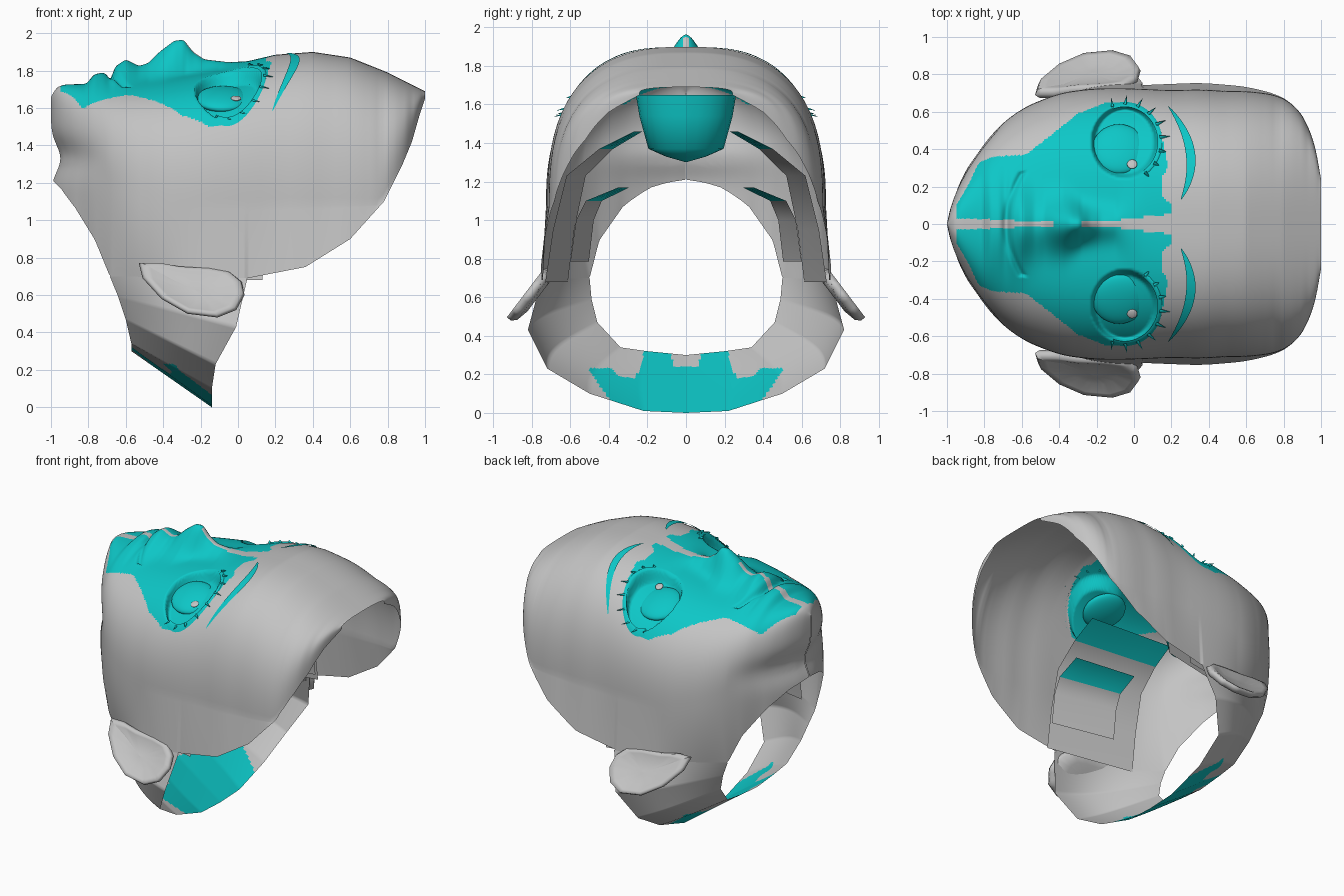
import bpy, math
from mathutils import Vector

if "Cube" in bpy.data.objects:
    bpy.data.objects.remove(bpy.data.objects["Cube"])


def material(name, rgb):
    m = bpy.data.materials.new(name)
    m.use_nodes = True
    m.diffuse_color = (*rgb, 1)
    m.node_tree.nodes["Principled BSDF"].inputs["Base Color"].default_value = (*rgb, 1)
    return m


GREY = material("light grey", (0.55, 0.55, 0.55))
CYAN = material("cyan", (0.004, 0.57, 0.57))


def lerp(table, x):
    if x <= table[0][0]:
        return table[0][1]
    for (a, p), (b, q) in zip(table, table[1:]):
        if x <= b:
            return p + (q - p) * (x - a) / (b - a)
    return table[-1][1]


def soft(table, x, r=0.07):
    """Table lookup with its corners rounded off."""
    r = min(r, .4 * (1 - abs(x)))
    return sum(lerp(table, x + r * k / 4) for k in range(-4, 5)) / 9


def add_mesh(name, verts, faces, mats, rule=None):
    me = bpy.data.meshes.new(name)
    me.from_pydata(verts, [], faces)
    for m in mats:
        me.materials.append(m)
    for p in me.polygons:
        p.use_smooth = True
        if rule:
            p.material_index = int(rule(p.center))
    ob = bpy.data.objects.new(name, me)
    bpy.context.scene.collection.objects.link(ob)
    return ob


def grid(name, rows, mats, rule=None):
    n = len(rows[0])
    faces = [(i * n + j, i * n + j + 1, (i + 1) * n + j + 1, (i + 1) * n + j)
             for i in range(len(rows) - 1) for j in range(n - 1)]
    return add_mesh(name, [v for r in rows for v in r], faces, mats, rule)


# Head profiles along x: centre line, skull under the features, width, shoulder, lower edge
PROFILE = [(-1, 1.66), (-.97, 1.71), (-.93, 1.725), (-.81, 1.73), (-.77, 1.78), (-.72, 1.79),
           (-.685, 1.77), (-.66, 1.82), (-.6, 1.86), (-.53, 1.825), (-.48, 1.84), (-.42, 1.9),
           (-.34, 1.96), (-.29, 1.965), (-.24, 1.9), (-.18, 1.86), (-.05, 1.845), (.05, 1.85),
           (.2, 1.885), (.4, 1.9), (.6, 1.87), (.8, 1.79), (1, 1.69)]
SKULL = [(-1, 1.66), (-.95, 1.71), (-.8, 1.72), (-.6, 1.73), (-.3, 1.77), (-.1, 1.8),
         (.05, 1.84), (.2, 1.885), (.4, 1.905), (.6, 1.87), (.8, 1.795), (1, 1.69)]
WIDTH = [(-1, .003), (-.985, .08), (-.97, .13), (-.93, .23), (-.85, .37), (-.75, .5), (-.6, .62),
         (-.4, .7), (-.2, .73), (.1, .745), (.36, .755), (.6, .735), (.78, .69), (.87, .63),
         (.93, .53), (.97, .41), (1, .24)]
TAPER = [(-.3, 1), (-.05, .985), (.2, .955), (.5, .955), (.8, 1)]
SHOULDER = [(-1, 1.42), (-.8, 1.3), (-.6, 1.14), (-.4, 1.08)]
EDGE = [(-1, 1.21), (-.95, 1.17), (-.87, 1.066), (-.765, .895), (-.685, .7), (.05, .69),
        (.36, .75), (.6, .9), (.78, 1.1), (.88, 1.3), (.93, 1.42), (.97, 1.56), (1, 1.65)]
HOLE = [(-1, .003), (-.97, .15), (-.93, .24), (-.87, .33), (-.765, .45), (-.685, .5)]
RIDGE = [(-.95, .3), (-.65, .2), (-.48, .13), (-.38, .12), (-.28, .08), (-.1, .08), (.05, .2), (.2, .4)]
POWER = 2.6


def band_top(t):
    return -.685 + .735 * t, .5 + .25 * t + .08 * math.sin(math.pi * t), .7 - .01 * t


def section(x):
    """Top height, arch half width, shoulder height, lower half width, lower height."""
    zend, w = lerp(EDGE, x), soft(WIDTH, x)
    yend = w
    if x < .05:
        yend = band_top((x + .685) / .735)[1] if x > -.685 else min(w, lerp(HOLE, x))
    return soft(SKULL, x), w * soft(TAPER, x), max(soft(SHOULDER, x), zend + .01), yend, zend


def features(x, y):
    """Nose, lips and eye sockets as a height offset."""
    y = abs(y)
    lift = soft(PROFILE, x, .012) - soft(SKULL, x)
    dz = lift * math.exp(-(y / lerp(RIDGE, x)) ** 2)
    if y < .28:
        dz -= .022 * math.exp(-((x + .68 - 1.1 * y * y) / .016) ** 2)
    d = ((x + .05) / .18) ** 2 + ((y - .44) / .195) ** 2
    if d < 1:
        dz -= .085 * min(1, (1 - d) * 4)
    return dz


def surface(x, y, detail=True):
    zt, w, zs, _, _ = section(x)
    k = max(0, 1 - min(1, abs(y) / w) ** POWER)
    return zs + (zt - zs) * k ** (1 / POWER) + (features(x, y) if detail else 0)


# Painted area of the face
INNER = [(-.95, .03), (-.7, .022), (-.35, .003), (-.1, .02), (.2, .055)]
OUTER = [(-.95, .1), (-.88, .22), (-.83, .33), (-.75, .36), (-.58, .37), (-.45, .47), (-.3, .59),
         (-.15, .65), (0, .64), (.1, .56), (.15, .46), (.18, .32), (.2, .3)]
UPPER = [(.05, .2), (.1, .2), (.15, .15), (.25, .15), (.3, .18)]


def face_paint(c):
    y = abs(c.y)
    return (c.z > (1.6 if c.x < -.6 else 1.4) and -.95 < c.x < lerp(UPPER, y)
            and lerp(INNER, c.x) < y < lerp(OUTER, c.x))


# Head shell: arches from the chin to the open hairline
ARC, SIDE = 90, 14
rows = []
stations = sorted({-1 + i / 100 for i in range(201)} | {-.995, -.985, .985, .995})
for x in stations:
    zt, w, zs, yend, zend = section(x)
    half = []
    for j in range(ARC + 1):
        a = math.pi / 2 * (j / ARC) ** 1.2
        y = w * math.sin(a) ** (2 / POWER)
        z = zs + (zt - zs) * max(0, math.cos(a)) ** (2 / POWER)
        half.append((y, z))
    for j in range(1, SIDE + 1):
        t = j / SIDE
        half.append((w + (yend - w) * (t if yend > w else t * t), zs + (zend - zs) * t))
    row = []
    for s, part in ((-1, half[:0:-1]), (1, half)):
        for y, z in part:
            dent = .05 * math.exp(-((z - 1.33) / .1) ** 2) * max(0, 1 - (x + 1) / .3)
            up = features(x, y) if z > 1.3 else 0
            row.append((x + dent, s * y, z + up))
    rows.append(row)
grid("head_shell", rows, [GREY, CYAN], face_paint)

# Nape band below the neck opening
NECK = [(-.64, .49, .59), (-.6, .46, .47), (-.57, .34, .34), (-.57, .2, .32), (-.57, 0, .3)]
BACK = [(-.01, .82, .43), (-.12, .72, .23), (-.14, .5, .1), (-.14, .22, .01), (-.14, 0, 0)]
rows = []
for i in range(61):
    t = i / 60
    keys = [Vector(band_top(t))]
    for a, b in zip(NECK, BACK):
        p = Vector(a).lerp(Vector(b), t)
        p.y *= 1 + .12 * math.sin(math.pi * t)
        keys.append(p)
    half = [keys[k].lerp(keys[k + 1], j / 16) for k in range(5) for j in range(16)] + [keys[-1]]
    rows.append(half + [Vector((p.x, -p.y, p.z)) for p in half[-2::-1]])

NAPE = [(.07, .24), (.075, .33), (.215, .33), (.24, .22), (.27, .18), (.35, .19), (.39, .235), (.5, .23)]


def nape_paint(c):
    y = abs(c.y)
    return y < min(.5, .35 + .69 * c.z) and c.z < lerp(NAPE, y)


grid("nape_band", rows, [GREY, CYAN], nape_paint)


def ball(name, loc, scale, tilt, mat):
    bpy.ops.mesh.primitive_uv_sphere_add(segments=32, ring_count=16, location=loc, rotation=(tilt, 0, 0))
    ob = bpy.context.object
    ob.name = name
    ob.scale = scale
    ob.data.materials.append(mat)
    ob.data.shade_smooth()


EAR = [(-.53, .77), (-.51, .69), (-.41, .58), (-.27, .5), (-.11, .48), (-.01, .52), (.035, .6),
       (.02, .67), (-.04, .72), (-.15, .74), (-.32, .75), (-.43, .77)]

for s, side in ((1, "left"), (-1, "right")):
    # Eye and highlight
    ball(side + "_eye", (-.08, s * .4, surface(-.08, .4) - .01), (.145, .145, .045), -s * .42, CYAN)
    gy = s * .4 - .08
    ball(side + "_eye_glint", (-.01, gy, surface(-.08, .4) + .03 - .45 * (abs(gy) - .4)),
         (.027, .027, .008), -s * .45, GREY)

    # Upper lid rim and lashes
    rim, lashes, spikes = [], [], []
    for i in range(25):
        a = math.radians(-55 + 165 * i / 24)
        ring = []
        for r, h in ((.98, 0), (1.05, .012), (1.12, 0)):
            x, y = -.05 + .18 * r * math.cos(a), .44 + .19 * r * math.sin(a)
            ring.append((x, s * y, surface(x, y, False) + h))
        rim.append(ring)
        if i % 3 == 0:
            o = Vector((math.cos(a) + .2, s * math.sin(a), -.1))
            across = Vector((-o.y, o.x, 0)) * .009
            b = Vector(ring[1])
            k = len(lashes)
            lashes += [b + across, b - across, b + Vector((0, 0, .012)), b + o * .05]
            spikes += [(k, k + 1, k + 3), (k + 1, k + 2, k + 3), (k + 2, k, k + 3)]
    grid(side + "_lid_rim", rim, [CYAN])
    add_mesh(side + "_lashes", lashes, spikes, [CYAN])

    # Brow
    brow = []
    for i in range(25):
        t = i / 24
        y = .13 + .5 * t
        x = .305 - 1.35 * (y - .33) ** 2
        h = .024 * math.sin(math.pi * t) ** .7 + .001
        brow.append([(x + k * h, s * y, surface(x + k * h, y) + .01) for k in (-1, 0, 1)])
    grid(side + "_brow", brow, [CYAN])

    # Ear: tilted slab with a hollow outer face
    ear, n = [], 48
    for scale, off in ((0, -.04), (.55, -.04), (.92, -.025), (1, 0), (.95, .024), (.8, .02), (.5, 0), (0, .005)):
        ring = []
        for i in range(n + 1):
            f = (i % n) / n * len(EAR)
            k, u = int(f), f - int(f)
            (ax, az), (bx, bz) = EAR[k], EAR[(k + 1) % len(EAR)]
            x = -.22 + scale * (ax + (bx - ax) * u + .22)
            z = .62 + scale * (az + (bz - az) * u - .62)
            ring.append((x, s * (.69 + (.77 - z) * .76 + off), z + off * .4))
        ear.append(ring)
    grid(side + "_ear", ear, [GREY])

    # Inner lining flaps, narrowing toward the chin
    for name, x0, x1, path in (
            ("outer", -.5, .13, [(.27, 1.46), (.45, 1.37), (.62, 1.23), (.69, .95), (.73, .68)]),
            ("inner", -.25, .2, [(.35, 1.17), (.52, 1.1), (.57, 1.0), (.6, .785)])):
        top = path[1][1] - .03
        strip = [[(x0 + (x1 - x0) * i / 4, s * y * (.84 + .04 * i), z) for i in range(5)] for y, z in path]
        grid(side + "_" + name + "_flap", strip, [GREY, CYAN], lambda c: c.z > top)

# Mouth pocket inside the face
pocket = []
for r, z in ((1, 1.65), (.93, 1.54), (.75, 1.37), (.4, 1.33), (0, 1.3)):
    pocket.append([(-.52 + .2 * r * math.cos(b), .26 * r * math.sin(b), z)
                   for b in (math.tau * k / 24 for k in range(25))])
grid("mouth_pocket", pocket, [CYAN])
